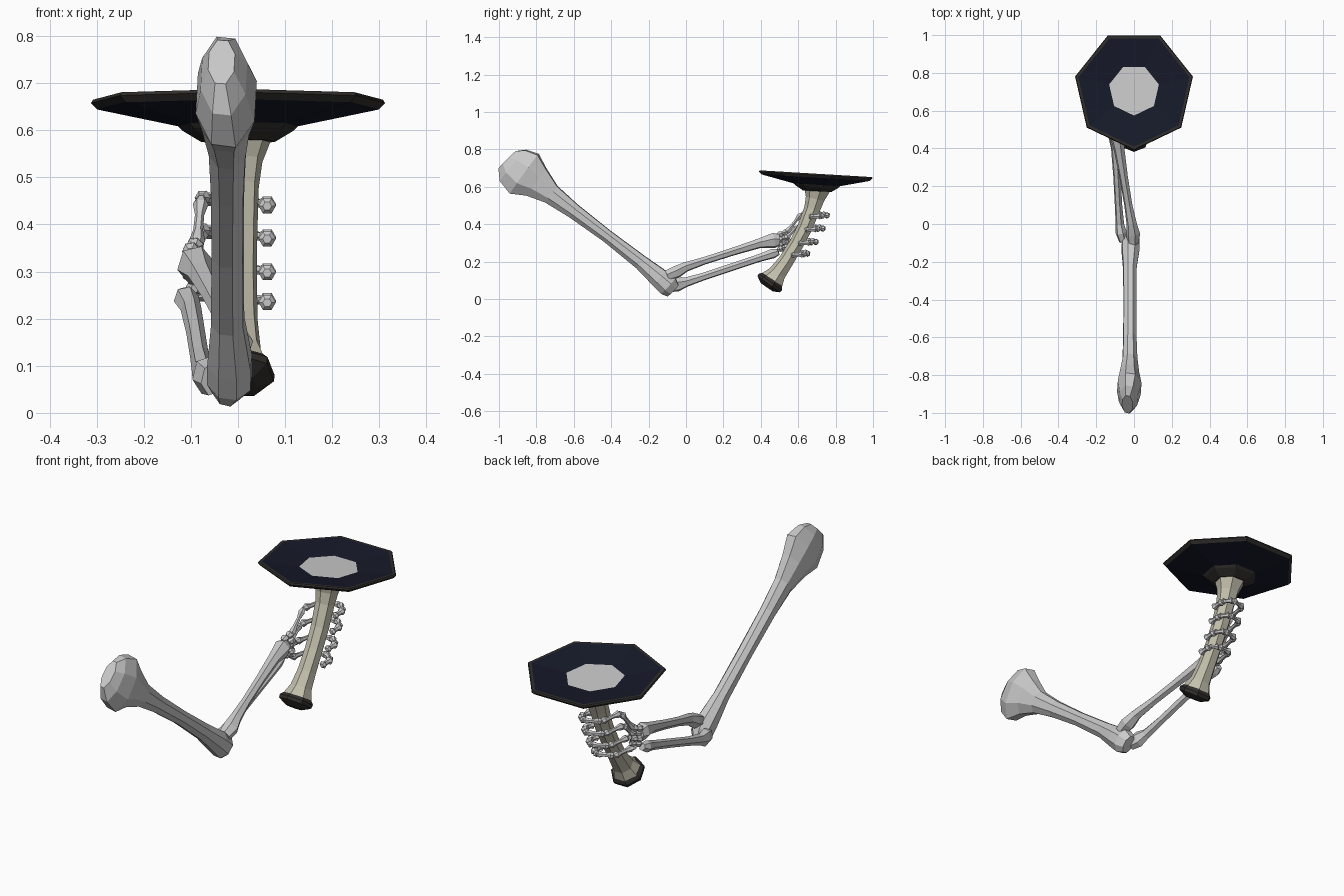
import bpy, math
from mathutils import Vector


def material(name, rgb):
    m = bpy.data.materials.new(name)
    m.diffuse_color = (*rgb, 1)
    return m


NAVY = material("navy", (0.008, 0.01, 0.022))
DARK = material("dark_rim", (0.03, 0.028, 0.025))
IVORY = material("ivory", (0.55, 0.53, 0.42))


def rings_mesh(stations, sides, phase=0, axis=None, verts=None, faces=None):
    """Loft rings (centre, radius u, radius v) into capped flat-faced geometry."""
    verts = [] if verts is None else verts
    faces = [] if faces is None else faces
    base = len(verts)
    pts = [Vector(s[0]) for s in stations]
    for i, (c, ru, rv) in enumerate(stations):
        t = axis or (pts[min(i + 1, len(pts) - 1)] - pts[max(i - 1, 0)])
        t = Vector(t).normalized()
        ref = Vector((1, 0, 0)) if abs((pts[-1] - pts[0]).normalized().x) < 0.75 else Vector((0, 0, 1))
        u = (ref - t * ref.dot(t)).normalized()
        v = u.cross(t)
        for k in range(sides):
            a = phase + math.tau * k / sides
            verts.append(Vector(c) + u * ru * math.cos(a) + v * rv * math.sin(a))
    n = len(stations)
    # u x v points against the axis, so the start cap keeps ring order
    faces.append([base + k for k in range(sides)])
    for i in range(n - 1):
        for k in range(sides):
            a, b = base + i * sides + k, base + i * sides + (k + 1) % sides
            faces.append([b, a, a + sides, b + sides])
    faces.append([base + (n - 1) * sides + k for k in reversed(range(sides))])
    return verts, faces


def make(name, geo, mat=None):
    me = bpy.data.meshes.new(name)
    me.from_pydata(*[geo[0], [], geo[1]])
    me.update()
    ob = bpy.data.objects.new(name, me)
    bpy.context.collection.objects.link(ob)
    if mat:
        me.materials.append(mat)
    return ob


# Upper arm bone with knobbed shoulder end
make("upper_arm_bone", rings_mesh([
    ((-0.035, -0.955, 0.745), 0.03, 0.07), ((-0.03, -0.925, 0.715), 0.052, 0.115),
    ((-0.025, -0.865, 0.67), 0.068, 0.138), ((-0.025, -0.80, 0.625), 0.055, 0.095),
    ((-0.022, -0.72, 0.56), 0.042, 0.058), ((-0.022, -0.60, 0.47), 0.037, 0.043),
    ((-0.022, -0.42, 0.335), 0.036, 0.036), ((-0.022, -0.24, 0.195), 0.037, 0.042),
    ((-0.018, -0.14, 0.11), 0.05, 0.056), ((-0.018, -0.095, 0.07), 0.05, 0.06),
    ((-0.025, -0.07, 0.045), 0.03, 0.045)], 8, 0.3))

# Two forearm bones
make("forearm_upper_bone", rings_mesh([
    ((-0.005, -0.10, 0.125), 0.03, 0.03), ((-0.005, -0.05, 0.145), 0.038, 0.035),
    ((-0.012, 0.0, 0.172), 0.028, 0.027), ((-0.03, 0.10, 0.205), 0.022, 0.021),
    ((-0.055, 0.25, 0.253), 0.023, 0.022), ((-0.078, 0.39, 0.297), 0.029, 0.027),
    ((-0.09, 0.47, 0.313), 0.04, 0.043), ((-0.092, 0.50, 0.315), 0.028, 0.032)], 6, 0.2))
make("forearm_lower_bone", rings_mesh([
    ((-0.055, -0.09, 0.07), 0.025, 0.035), ((-0.068, -0.045, 0.08), 0.03, 0.042),
    ((-0.075, 0.0, 0.09), 0.023, 0.027), ((-0.082, 0.10, 0.122), 0.02, 0.021),
    ((-0.09, 0.25, 0.172), 0.02, 0.021), ((-0.1, 0.40, 0.222), 0.022, 0.022),
    ((-0.11, 0.465, 0.243), 0.027, 0.027), ((-0.108, 0.495, 0.252), 0.018, 0.018)], 6, 0.2))


def small_bone(a, b, r, geo):
    """Short bone with swollen ends."""
    a, b = Vector(a), Vector(b)
    prof = [(0, 0.6), (0.13, 1.2), (0.35, 0.72), (0.65, 0.68), (0.87, 1.15), (1, 0.6)]
    rings_mesh([(a.lerp(b, t), r * f, r * f) for t, f in prof], 6, 0, b - a, *geo)


# Wrist bones: small faceted lumps
geo = ([], [])
for i in range(4):
    for j in range(2):
        c = Vector((-0.092 + 0.008 * (j - i % 2), 0.505 + 0.028 * j, 0.268 + 0.026 * i + 0.01 * j))
        d = Vector((0, 0.012, 0.003))
        rings_mesh([(c - d * 1.5, 0.009, 0.009), (c - d * 0.4, 0.019, 0.017),
                    (c + d * 0.5, 0.018, 0.016), (c + d * 1.5, 0.008, 0.008)], 6, 0.4 * i, None, *geo)
make("wrist_bones", geo)

# Four fingers wrapped around the handle: height, handle centre y, reach
for name, z, yc, reach in [("index", 0.445, 0.668, 0.09), ("middle", 0.375, 0.645, 0.09),
                           ("ring", 0.303, 0.61, 0.088), ("little", 0.24, 0.572, 0.08)]:
    geo = ([], [])
    path = [(-0.088, 0.535, 0.31 + (z - 0.34) * 0.4), (-0.078, yc - 0.05, z + 0.012),
            (-0.055, yc + 0.065, z + 0.008), (0.025, yc + reach, z + 0.002),
            (0.062, yc + 0.055, z - 0.002), (0.062, yc - 0.01, z - 0.006)]
    for k, (a, b) in enumerate(zip(path, path[1:])):
        small_bone(a, b, 0.0145 if k < 4 else 0.016, geo)
    make(name + "_finger", geo)

# Curved ivory handle and its dark end cap
make("handle", rings_mesh([((0, y, z), r, r) for y, z, r in [
    (0.46, 0.095, 0.07), (0.49, 0.137, 0.05), (0.535, 0.20, 0.043), (0.59, 0.29, 0.041),
    (0.637, 0.38, 0.042), (0.676, 0.48, 0.045), (0.692, 0.535, 0.053), (0.703, 0.585, 0.073)]],
    7, math.pi / 2), IVORY)
make("handle_end_cap", rings_mesh([((0, y, z), r, r) for y, z, r in [
    (0.434, 0.061, 0.04), (0.445, 0.077, 0.078), (0.455, 0.09, 0.08), (0.464, 0.104, 0.066)]],
    7, math.pi / 2), DARK)

# Seven-sided shallow dish: radius, height along tilted axis, material of the band that follows
tilt = Vector((0, 0.06, 1)).normalized()
centre = Vector((0, 0.71, 0.666))
prof = [(0.08, -0.09, 1), (0.12, -0.066, 1), (0.13, -0.056, 0), (0.306, -0.018, 1),
        (0.32, -0.004, 1), (0.316, 0.003, 1), (0.302, 0.003, 0), (0.135, -0.02, 2)]
dish = make("dish", rings_mesh([(centre + tilt * h, r, r) for r, h, m in prof], 7, math.pi / 2, tilt))
for m in (NAVY, DARK, None):
    dish.data.materials.append(m)
for i, p in enumerate(dish.data.polygons):
    p.material_index = 1 if i == 0 else prof[(i - 1) // 7][2]
